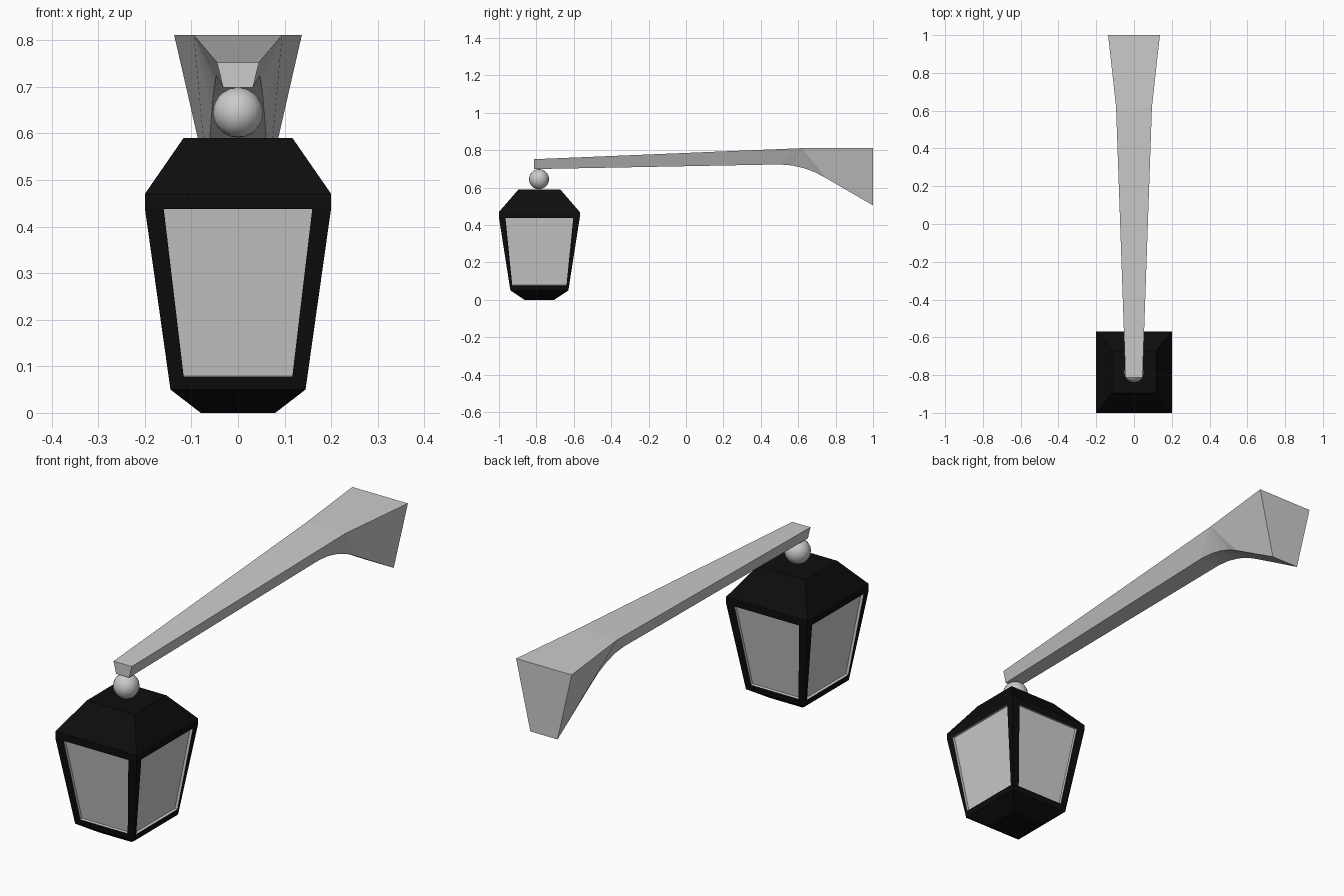
import bpy, bmesh
from mathutils import Vector

if "Cube" in bpy.data.objects:
    bpy.data.objects.remove(bpy.data.objects["Cube"])

CY = -0.784  # lantern centre in y

black = bpy.data.materials.new("black_metal")
black.diffuse_color = (0.004, 0.004, 0.004, 1)
black.use_nodes = True
black.node_tree.nodes["Principled BSDF"].inputs["Base Color"].default_value = black.diffuse_color
glass = bpy.data.materials.new("grey_glass")
glass.diffuse_color = (0.8, 0.8, 0.8, 1)
glass.use_nodes = True
glass.node_tree.nodes["Principled BSDF"].inputs["Base Color"].default_value = glass.diffuse_color


def finish(bm, name, mats=()):
    bmesh.ops.remove_doubles(bm, verts=bm.verts, dist=1e-5)
    bmesh.ops.recalc_face_normals(bm, faces=bm.faces)
    me = bpy.data.meshes.new(name)
    bm.to_mesh(me)
    bm.free()
    for m in mats:
        me.materials.append(m)
    ob = bpy.data.objects.new(name, me)
    bpy.context.collection.objects.link(ob)
    return ob


def face(bm, pts, mat=0):
    f = bm.faces.new([bm.verts.new(p) for p in pts])
    f.material_index = mat


# Lantern: stacked rectangular rings (half x, half y, z), recessed panes
rings = [(0.08, 0.08, 0), (0.145, 0.155, 0.05), (0.2, 0.216, 0.44),
         (0.2, 0.216, 0.47), (0.117, 0.112, 0.59)]
signs = [(-1, -1), (1, -1), (1, 1), (-1, 1)]
loops = [[Vector((sx * hx, CY + sy * hy, z)) for sx, sy in signs] for hx, hy, z in rings]
bm = bmesh.new()
face(bm, loops[0][::-1])
face(bm, loops[-1])
for k in range(4):
    for i in range(4):
        j = (i + 1) % 4
        quad = [loops[k][i], loops[k][j], loops[k + 1][j], loops[k + 1][i]]
        if k != 1:
            face(bm, quad)
            continue
        a, b, c, d = quad
        mg_low, mg_top = (0.032, 0.04) if i % 2 == 0 else (0.014, 0.034)

        def row(t, margin):
            l, r = a.lerp(d, t), b.lerp(c, t)
            u = (r - l).normalized() * margin
            return l + u, r - u
        (p, q), (s, r) = row(0.07, mg_low), row(0.995, mg_top)
        inner = [p, q, r, s]
        inward = -(b - a).cross(d - a).normalized() * 0.012
        deep = [v + inward for v in inner]
        for e in range(4):
            g = (e + 1) % 4
            face(bm, [quad[e], quad[g], inner[g], inner[e]])
            face(bm, [inner[e], inner[g], deep[g], deep[e]], 1)
        face(bm, deep, 1)
finish(bm, "lantern", (black, glass))

# Ball joint between lantern and arm
bpy.ops.mesh.primitive_uv_sphere_add(segments=16, ring_count=10, radius=0.054,
                                     location=(0, CY - 0.002, 0.645))
bpy.context.object.name = "ball_joint"
bpy.ops.object.shade_smooth()

# Bracket arm: (half width, y, z) along the top and the curved underside
top = [(0.045, -0.812, 0.752), (0.095, 0.62, 0.811), (0.137, 1.0, 0.811)]
under = [(0.032, -0.812, 0.699), (0.047, 0.5, 0.724), (0.048, 0.565, 0.719),
         (0.05, 0.63, 0.704), (0.053, 0.69, 0.682), (0.056, 0.75, 0.65),
         (0.067, 1.0, 0.505)]


def at(p, s):
    return (p[0] * s, p[1], p[2])


bm = bmesh.new()
for chain in (top, under):
    for p, q in zip(chain, chain[1:]):
        face(bm, [at(p, -1), at(p, 1), at(q, 1), at(q, -1)])
for n in (0, -1):
    face(bm, [at(top[n], -1), at(top[n], 1), at(under[n], 1), at(under[n], -1)])
for s in (-1, 1):
    face(bm, [at(v, s) for v in (top[0], top[1], under[1], under[0])])
    for p, q in zip(under[1:-1], under[2:-1]):
        face(bm, [at(v, s) for v in (top[1], q, p)])
    face(bm, [at(v, s) for v in (top[1], top[2], under[-1], under[-2])])
finish(bm, "bracket_arm")
